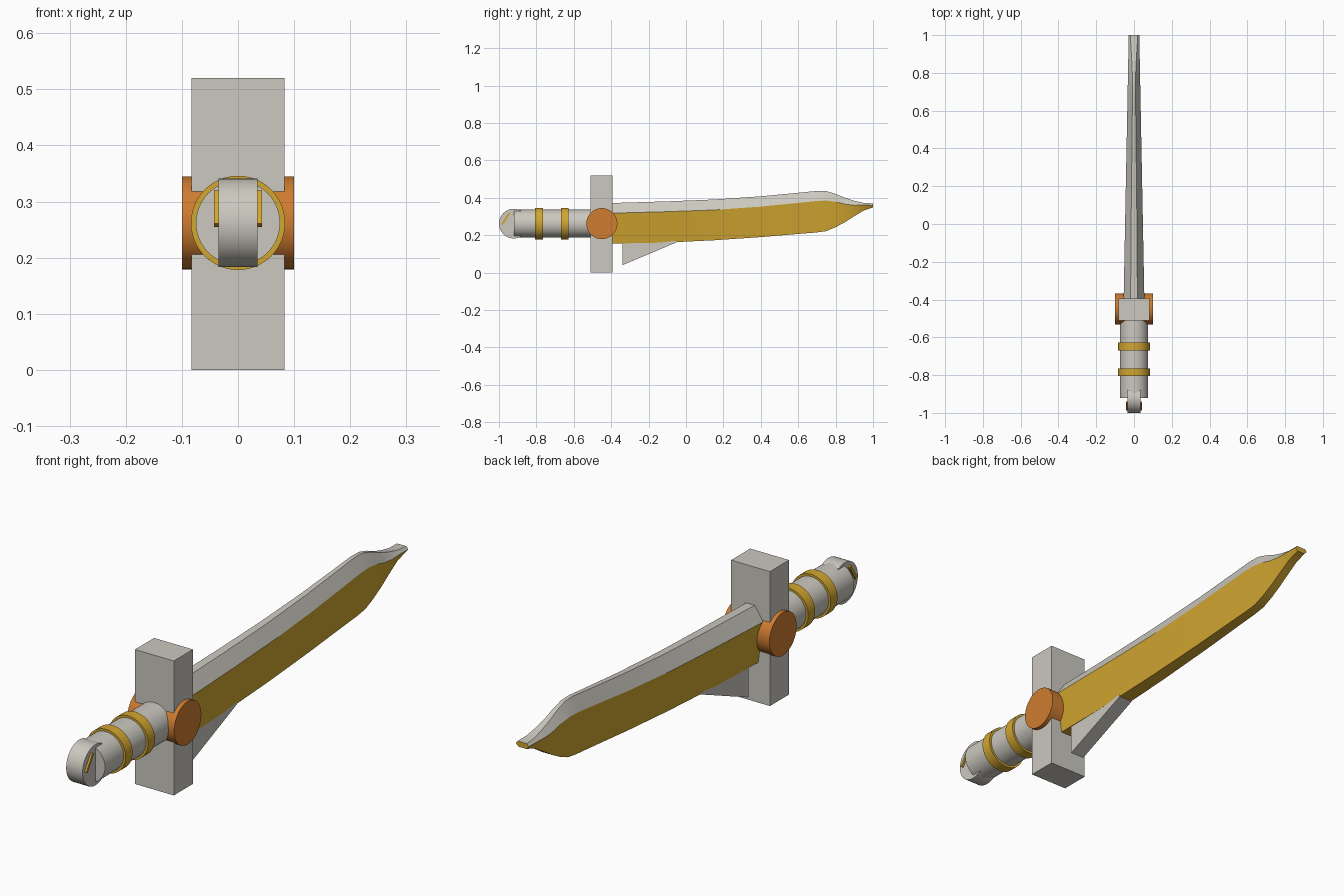
import bpy, bmesh, math
from mathutils import Matrix

if "Cube" in bpy.data.objects:
    bpy.data.objects.remove(bpy.data.objects["Cube"])


def material(name, rgb):
    m = bpy.data.materials.new(name)
    m.diffuse_color = (*rgb, 1)
    m.use_nodes = True
    m.node_tree.nodes["Principled BSDF"].inputs["Base Color"].default_value = m.diffuse_color
    return m


GREY = material("pale grey", (0.60, 0.58, 0.52))
GOLD = material("gold", (0.64, 0.38, 0.03))
ORANGE = material("orange", (0.62, 0.20, 0.03))
CZ = 0.262  # height of the grip axis


def make(name, bm, mats, smooth=False):
    bmesh.ops.recalc_face_normals(bm, faces=bm.faces)
    me = bpy.data.meshes.new(name)
    bm.to_mesh(me)
    bm.free()
    ob = bpy.data.objects.new(name, me)
    bpy.context.collection.objects.link(ob)
    for m in mats:
        me.materials.append(m)
    if smooth:
        bpy.ops.object.select_all(action='DESELECT')
        ob.select_set(True)
        bpy.context.view_layer.objects.active = ob
        bpy.ops.object.shade_smooth_by_angle(angle=math.radians(30))
    return ob


def cylinder(name, axis, centre, radius, length, mat):
    bm = bmesh.new()
    rot = Matrix.Rotation(math.pi / 2, 4, 'Y' if axis == 'X' else 'X')
    bmesh.ops.create_cone(bm, cap_ends=True, segments=48, radius1=radius,
                          radius2=radius, depth=length,
                          matrix=Matrix.Translation(centre) @ rot)
    return make(name, bm, [mat], True)


def box(name, centre, size, mat, tilt=0):
    bm = bmesh.new()
    bmesh.ops.create_cube(bm, size=1, matrix=Matrix.Translation(centre)
                          @ Matrix.Rotation(tilt, 4, 'X') @ Matrix.Diagonal((*size, 1)))
    return make(name, bm, [mat])


# Grip with two gold bands
cylinder("grip", 'Y', (0, -0.71, CZ), 0.075, 0.42, GREY)
for i, y in enumerate((-0.785, -0.648)):
    cylinder(f"grip_band_{i + 1}", 'Y', (0, y, CZ), 0.084, 0.042, GOLD)

# Disc pommel with a thin slanted gold bar on each side
cylinder("pommel", 'X', (0, -0.921, CZ), 0.079, 0.07, GREY)
for side in (-1, 1):
    box(f"pommel_bar_{side}", (side * 0.038, -0.964, 0.288),
        (0.009, 0.072, 0.01), GOLD, math.radians(57))

# Crossguard and round boss through it
box("crossguard", (0, -0.4525, 0.26), (0.166, 0.117, 0.52), GREY)
cylinder("guard_boss", 'X', (0, -0.45, CZ), 0.083, 0.2, ORANGE)

# Blade stations: y, bottom z, border z, spine z, spine half width
stations = [
    (-0.40, 0.155, 0.318, 0.372, 0.018), (-0.1, 0.161, 0.326, 0.381, 0.016),
    (0.15, 0.173, 0.335, 0.391, 0.014), (0.4, 0.190, 0.353, 0.408, 0.011),
    (0.6, 0.207, 0.373, 0.427, 0.009), (0.70, 0.215, 0.383, 0.437, 0.008),
    (0.75, 0.222, 0.385, 0.436, 0.008), (0.80, 0.243, 0.379, 0.421, 0.009),
    (0.85, 0.270, 0.366, 0.400, 0.011), (0.90, 0.302, 0.360, 0.384, 0.014),
    (0.95, 0.332, 0.361, 0.373, 0.017), (1.0, 0.349, 0.360, 0.370, 0.020)]
bm = bmesh.new()
rings = []
for y, zb, zm, zt, t in stations:
    w = 0.055 - 0.027 * (y + 0.4) / 1.4
    b = 0.6 * w
    rings.append([bm.verts.new((x, y, z)) for x, z in
                  ((-b, zb), (b, zb), (w, zm), (t, zt), (-t, zt), (-w, zm))])
for r, s in zip(rings, rings[1:]):
    for k in range(6):
        n = (k + 1) % 6
        f = bm.faces.new((r[k], r[n], s[n], s[k]))
        f.material_index = 0 if k in (2, 3, 4) else 1  # grey spine, gold sides
for ring in (rings[0], rings[-1]):
    bm.faces.new(ring).material_index = 1
make("blade", bm, [GREY, GOLD], True)

# Triangular fin below the blade root
bm = bmesh.new()
profile = [(-0.34, 0.17), (-0.34, 0.04), (-0.05, 0.162), (-0.05, 0.17)]
f = bm.faces.new([bm.verts.new((-0.03, y, z)) for y, z in profile])
ext = bmesh.ops.extrude_face_region(bm, geom=[f])
bmesh.ops.translate(bm, vec=(0.06, 0, 0),
                    verts=[v for v in ext["geom"] if isinstance(v, bmesh.types.BMVert)])
make("blade_fin", bm, [GREY])
